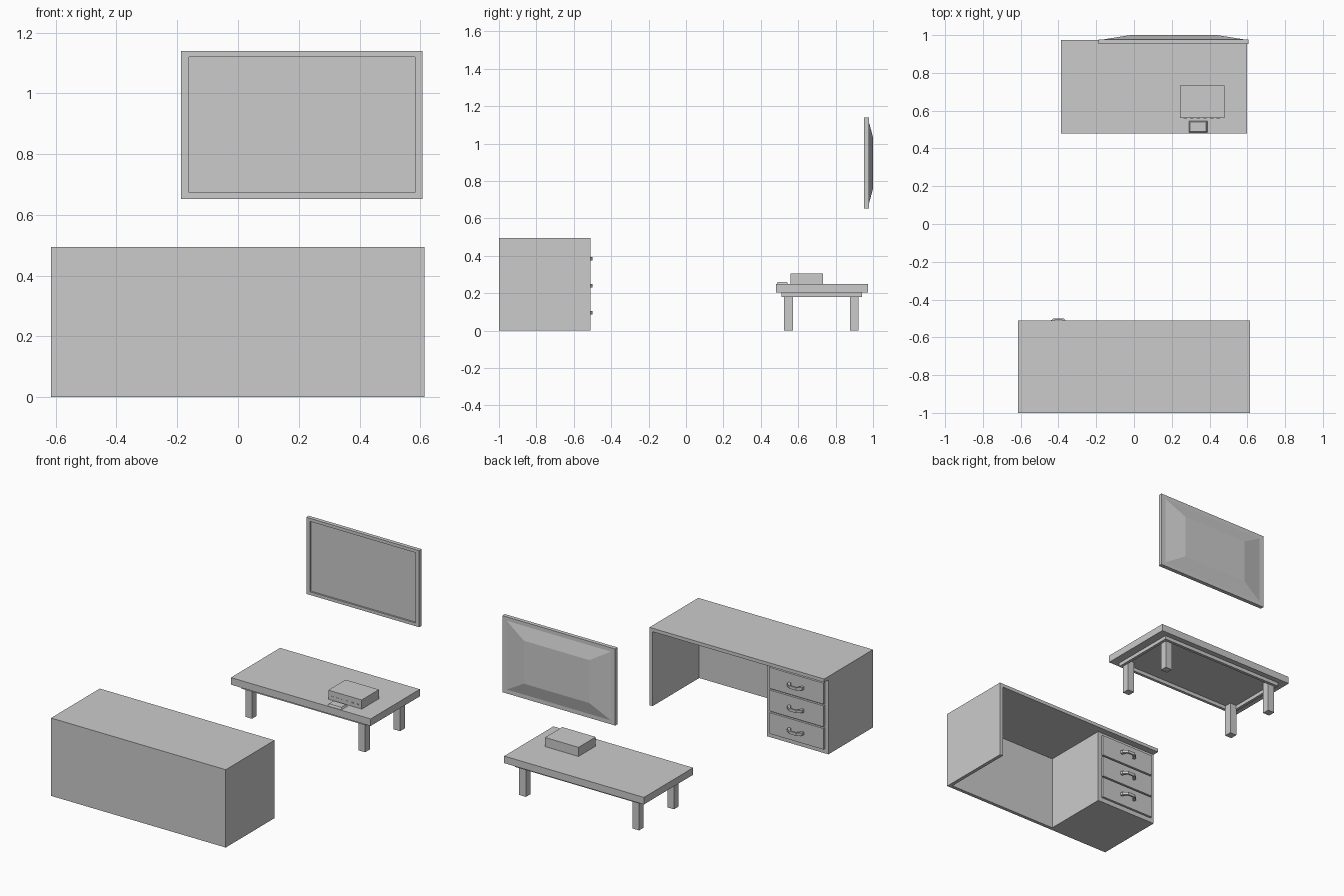
import bpy, bmesh
from mathutils import Vector

if "Cube" in bpy.data.objects:
    bpy.data.objects.remove(bpy.data.objects["Cube"])


def finish(name, bm):
    bmesh.ops.recalc_face_normals(bm, faces=bm.faces[:])
    me = bpy.data.meshes.new(name)
    bm.to_mesh(me)
    bm.free()
    ob = bpy.data.objects.new(name, me)
    bpy.context.collection.objects.link(ob)
    return ob


def box_bm(x0, x1, y0, y1, z0, z1):
    bm = bmesh.new()
    bmesh.ops.create_cube(bm, size=1)
    for v in bm.verts:
        v.co = Vector((x1 if v.co.x > 0 else x0,
                       y1 if v.co.y > 0 else y0,
                       z1 if v.co.z > 0 else z0))
    return bm


def box(name, *b):
    return finish(name, box_bm(*b))


def face_toward(bm, d):
    d = Vector(d)
    bm.normal_update()
    return max(bm.faces, key=lambda f: f.normal.dot(d) * 10 + f.calc_center_median().dot(d))


def fit_face(face, x0, x1, y, z0, z1):
    # resize a y-facing rectangle to the given limits
    c = face.calc_center_median()
    for v in face.verts:
        v.co = Vector((x1 if v.co.x > c.x else x0, y, z1 if v.co.z > c.z else z0))


def extrude_face(bm, face):
    new = bmesh.ops.extrude_discrete_faces(bm, faces=[face])
    return new["faces"][0]


# Desk: top, back panel, side panel, drawer cabinet
X0, X1, Y0, Y1, H, T = -0.615, 0.614, -1.0, -0.51, 0.495, 0.022
CAB_X, CAB_Y = -0.185, -0.552
box("desk_top", X0, X1, Y0, Y1, H - T, H)
box("desk_back_panel", CAB_X, X1 - T, Y0, Y0 + T, 0, H - T)
box("desk_side_panel", X1 - T, X1, Y0, Y1, 0, H - T)
box("drawer_cabinet", X0, CAB_X, Y0, CAB_Y, 0, H - T)

# Drawers with arched pulls
DRAWER_Y = CAB_Y + 0.014
for i, z in enumerate((0.096, 0.24, 0.384)):
    box(f"drawer_{i + 1}", X0 + 0.025, CAB_X - 0.025, CAB_Y, DRAWER_Y, z - 0.067, z + 0.067)
    outer = [(-0.055, 0), (-0.052, 0.018), (-0.025, 0.039), (0.025, 0.039), (0.052, 0.018), (0.055, 0)]
    inner = [(0.038, 0), (0.036, 0.012), (0.02, 0.029), (-0.02, 0.029), (-0.036, 0.012), (-0.038, 0)]
    bm = bmesh.new()
    f = bm.faces.new([bm.verts.new((-0.4 + x, DRAWER_Y + y, z - 0.009)) for x, y in outer + inner])
    ext = bmesh.ops.extrude_face_region(bm, geom=[f])["geom"]
    bmesh.ops.translate(bm, vec=(0, 0, 0.018),
                        verts=[e for e in ext if isinstance(e, bmesh.types.BMVert)])
    finish(f"drawer_pull_{i + 1}", bm)

# Low table: top, apron rails, legs
TX0, TX1, TY0, TY1 = -0.386, 0.597, 0.48, 0.974
box("table_top", TX0, TX1, TY0, TY1, 0.203, 0.248)
ax0, ax1, ay0, ay1, r = TX0 + 0.053, TX1 - 0.053, TY0 + 0.03, TY1 - 0.034, 0.018
box("apron_front", ax0, ax1, ay0, ay0 + r, 0.18, 0.203)
box("apron_back", ax0, ax1, ay1 - r, ay1, 0.18, 0.203)
box("apron_left", ax0, ax0 + r, ay0 + r, ay1 - r, 0.18, 0.203)
box("apron_right", ax1 - r, ax1, ay0 + r, ay1 - r, 0.18, 0.203)
L = 0.047
for sx, x in (("left", TX0 + 0.07), ("right", TX1 - 0.07 - L)):
    for sy, y in (("front", 0.525), ("back", 0.876)):
        box(f"table_leg_{sy}_{sx}", x, x + L, y, y + L, 0, 0.203)

# Media box with a row of front buttons
box("media_box", 0.243, 0.478, 0.56, 0.733, 0.248, 0.306)
for i in range(6):
    x = 0.262 + i * 0.035
    box(f"media_button_{i + 1}", x, x + 0.018, 0.558, 0.56, 0.268, 0.274)

# Small handset with a tapered top
bm = box_bm(0.29, 0.388, 0.485, 0.546, 0.248, 0.26)
for v in face_toward(bm, (0, 0, 1)).verts:
    v.co.x += 0.006 if v.co.x < 0.33 else -0.006
    v.co.y += 0.006 if v.co.y < 0.51 else -0.006
finish("handset", bm)

# Screen: recessed front, tapered back
bm = box_bm(-0.187, 0.607, 0.953, 0.978, 0.653, 1.14)
front = extrude_face(bm, face_toward(bm, (0, -1, 0)))
fit_face(front, -0.162, 0.582, 0.953, 0.673, 1.12)
front = extrude_face(bm, front)
fit_face(front, -0.162, 0.582, 0.964, 0.673, 1.12)
back = extrude_face(bm, face_toward(bm, (0, 1, 0)))
fit_face(back, -0.157, 0.577, 0.978, 0.678, 1.115)
back = extrude_face(bm, back)
fit_face(back, -0.02, 0.44, 1.0, 0.76, 1.033)
finish("wall_screen", bm)
